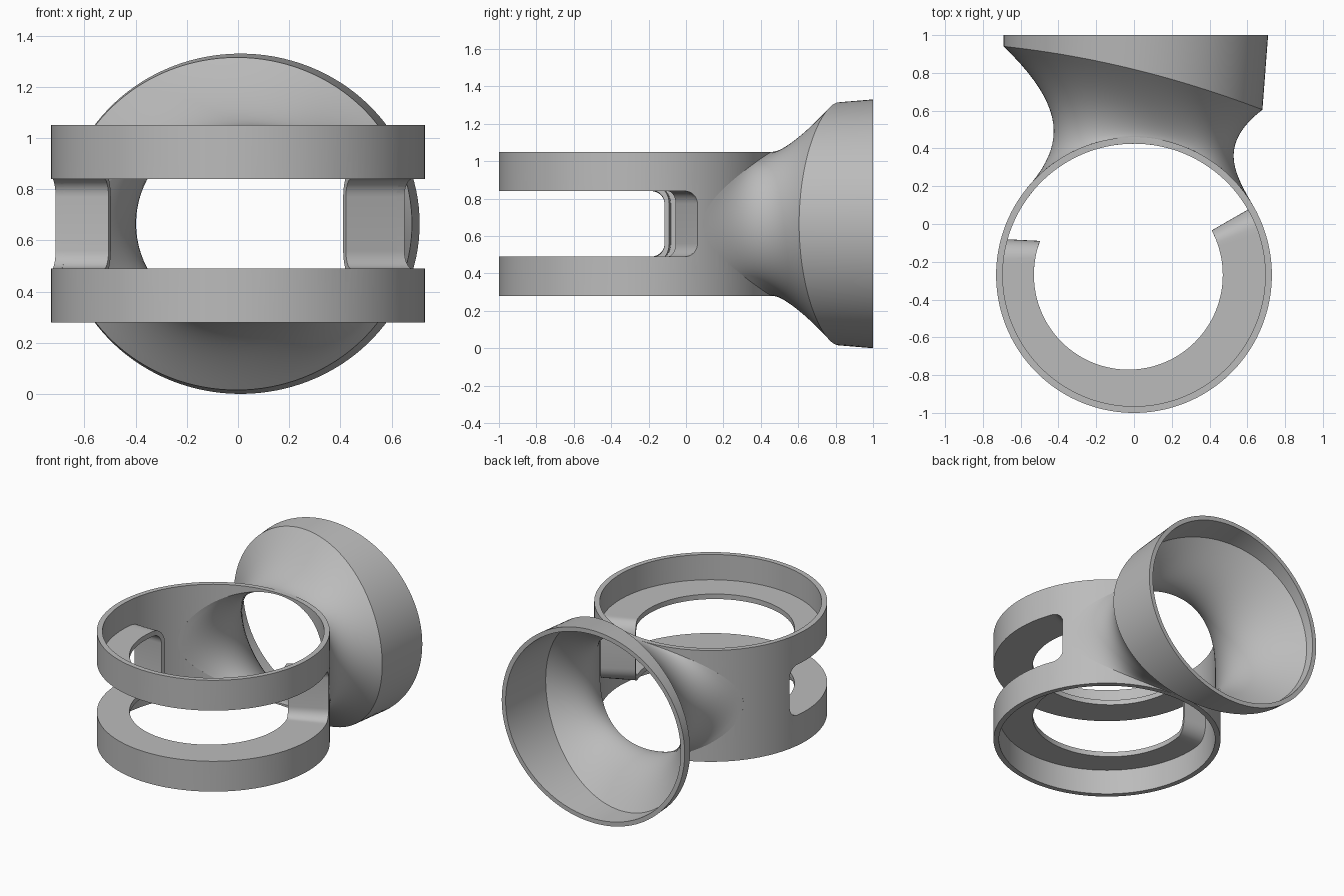
import bpy, bmesh
from math import sin, cos, pi, radians, sqrt, asin

if "Cube" in bpy.data.objects:
    bpy.data.objects.remove(bpy.data.objects["Cube"], do_unlink=True)

CY, CZ = -0.27, 0.665          # centre of the round body
R_OUT, R_IN = 0.73, 0.695      # body wall radii
HALF = 0.385                   # half the body height

grey = bpy.data.materials.new("plain grey")
grey.use_nodes = True
grey.diffuse_color = (0.5, 0.5, 0.5, 1)
grey.node_tree.nodes["Principled BSDF"].inputs["Base Color"].default_value = (0.5, 0.5, 0.5, 1)


def make_object(name, loops, wrap=True, caps=None):
    """Skin closed loops of points; wrap joins last to first, caps fills the ends."""
    bm = bmesh.new()
    rows = [[bm.verts.new(p) for p in loop] for loop in loops]
    n = len(rows[0])
    for a, b in zip(rows, rows[1:] + (rows[:1] if wrap else [])):
        for i in range(n):
            j = (i + 1) % n
            bm.faces.new((a[i], a[j], b[j], b[i]))
    for row in (rows[0], rows[-1]) if caps else ():
        if caps == "strip":
            for i in range(n // 2 - 1):
                bm.faces.new((row[i], row[i + 1], row[n - 2 - i], row[n - 1 - i]))
        else:
            bm.faces.new(row)
    bmesh.ops.recalc_face_normals(bm, faces=bm.faces)
    mesh = bpy.data.meshes.new(name)
    bm.to_mesh(mesh)
    bm.free()
    mesh.materials.append(grey)
    ob = bpy.data.objects.new(name, mesh)
    bpy.context.collection.objects.link(ob)
    return ob


def activate(ob):
    bpy.ops.object.select_all(action="DESELECT")
    ob.select_set(True)
    bpy.context.view_layer.objects.active = ob


def cut(ob, cutter):
    cutter.hide_render = True
    mod = ob.modifiers.new("cut", "BOOLEAN")
    mod.operation, mod.solver, mod.object = "DIFFERENCE", "EXACT", cutter
    activate(ob)
    bpy.ops.object.modifier_apply(modifier=mod.name)
    bpy.data.objects.remove(cutter, do_unlink=True)


# Round body wall
def circle(r, z, n=144):
    return [(r * cos(2 * pi * i / n), CY + r * sin(2 * pi * i / n), z) for i in range(n)]


body = make_object("body_wall", [circle(r, CZ + s * HALF) for r, s in
                                 ((R_OUT, -1), (R_OUT, 1), (R_IN, 1), (R_IN, -1))])

# Front slot: a rounded window wrapped around the body
START, END = radians(167.7), radians(387)


def slot_loop(radius, grow=0.0, lip=False):
    """Window outline at a radius; the left end is squared to the y axis."""
    h, rc = 0.175 + grow, 0.07 + grow
    a0, a1 = START - grow / 0.7, END + grow / 0.7
    ca = rc / 0.7
    ends = [pi / 2 * k / 8 for k in range(9)]
    cols = [(a0 + ca * (1 - cos(t)), h - rc + rc * sin(t)) for t in ends]
    cols += [(a0 + ca + (a1 - a0 - 2 * ca) * k / 90, h) for k in range(1, 90)]
    cols += [(a1 - ca * (1 - cos(t)), h - rc + rc * sin(t)) for t in reversed(ends)]

    def place(a, z):
        r = radius - 0.03 * cos(a) if lip else radius
        fade = max(0.0, 1 - (a - a0) / 0.6)
        a -= (asin(0.155 / r) - asin(0.155 / R_OUT)) * fade
        return (r * cos(a), CY + r * sin(a), CZ + z)

    return [place(a, -z) for a, z in cols] + [place(a, z) for a, z in reversed(cols)]


cut(body, make_object("slot_cutter", [slot_loop(0.6), slot_loop(0.8)], False, "strip"))
lip = make_object("slot_lip", [slot_loop(0.5, lip=True), slot_loop(0.724),
                               slot_loop(0.705, 0.035), slot_loop(0.5, 0.035, True)])

# Flared neck: ellipses steer a curve from the body to the bell crease
N = 128


def ellipse(left, right, b, ys):
    """Ring with x limits, half height and depth at its left, middle and right."""
    mid, a = (left + right) / 2, (right - left) / 2
    y0, y1, y2 = ys[1], (ys[2] - ys[0]) / 2, (ys[2] + ys[0]) / 2 - ys[1]
    ring = []
    for i in range(N):
        c, s = cos(2 * pi * i / N), sin(2 * pi * i / N)
        ring.append((mid + a * c, y0 + y1 * c + y2 * c * c, CZ + b * s))
    return ring


def on_body(ring, r):
    return [(x, CY + sqrt(r * r - x * x), z) for x, y, z in ring]


def neck_skin(base, t, steps=20):
    p1 = ellipse(-0.36 + t, 0.53 - t, HALF - t, (0.42, 0.51, 0.27))
    p2 = ellipse(-0.36 + t, 0.44 - t, 0.45 - t, (0.62, 0.63, 0.42))
    crease = ellipse(-0.69 + t, 0.68 - t, 0.65 - t, (0.94, 0.82, 0.605))
    rim = ellipse(-0.69 + t, 0.71 - t, 0.665 - t, (1, 1, 1))
    rows = []
    for k in range(steps + 1):
        u = k / steps
        w = ((1 - u) ** 3, 3 * u * (1 - u) ** 2, 3 * u * u * (1 - u), u ** 3)
        rows.append([tuple(sum(wi * p[d] for wi, p in zip(w, pts)) for d in range(3))
                     for pts in zip(base, p1, p2, crease)])
    return rows + [rim]


flat = (0, 0, 0)
hole = ellipse(-0.56, 0.58, 0.372, flat)
outer = neck_skin(on_body(ellipse(-0.57, 0.635, HALF, flat), R_OUT), 0)
inner = neck_skin(on_body(hole, R_IN), 0.03)
neck = make_object("flared_neck", outer + inner[::-1])

# Opening from the body into the neck
cut(body, make_object("neck_cutter", [[(x, y, z) for x, _, z in hole] for y in (0.0, 1.0)],
                      False, "fill"))

for ob in (body, lip, neck):
    activate(ob)
    bpy.ops.object.shade_smooth_by_angle(angle=radians(28))
